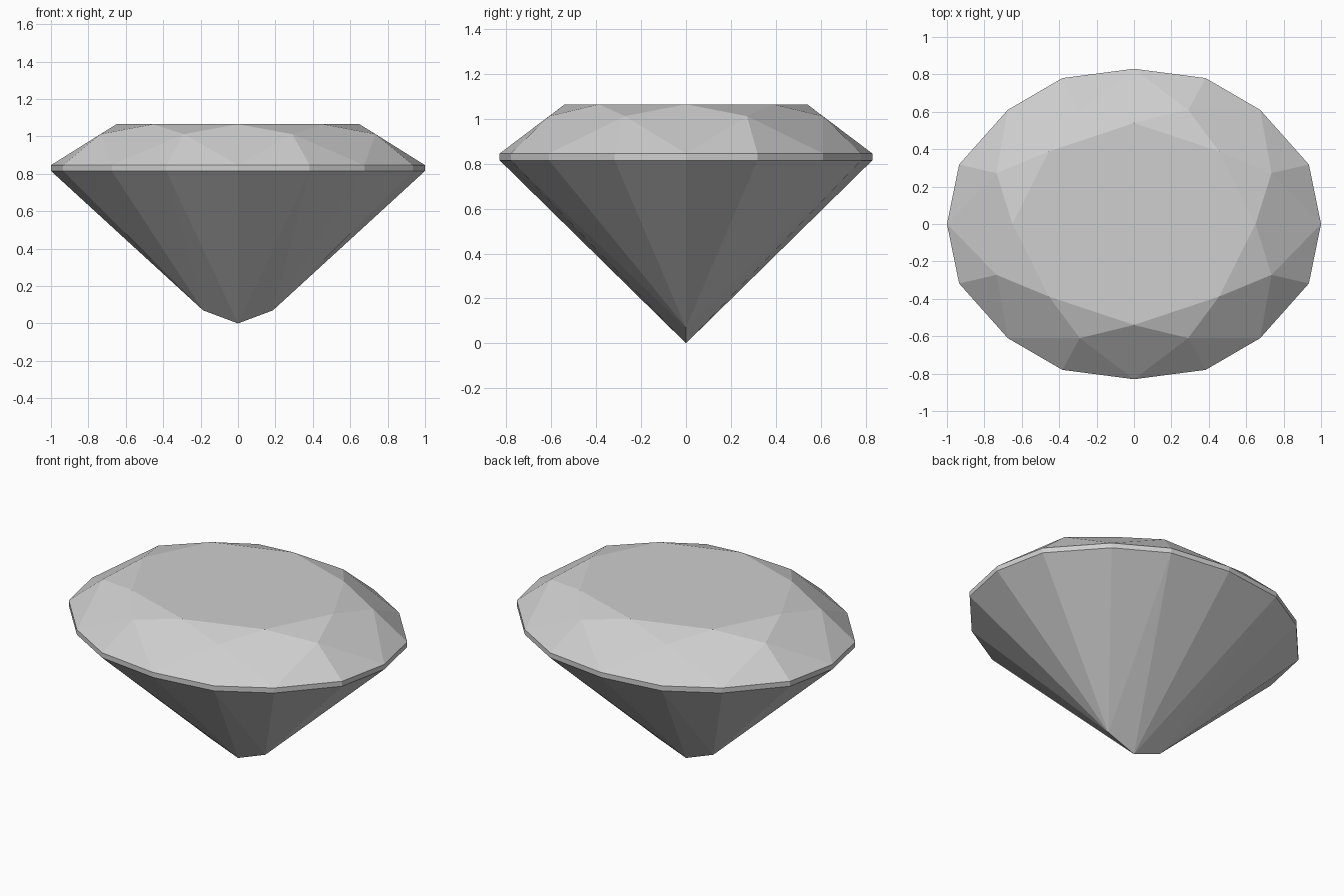
import bpy, bmesh
from math import atan2, pi

cube = bpy.data.objects.get("Cube")
if cube:
    bpy.data.objects.remove(cube, do_unlink=True)

bm = bmesh.new()


def ring(quarter, z):
    """Mirror the points of one quadrant into a full counter-clockwise ring."""
    points = {(sx * x, sy * y) for x, y in quarter for sx in (1, -1) for sy in (1, -1)}
    ordered = sorted(points, key=lambda p: atan2(p[1], p[0]) % (2 * pi))
    return [bm.verts.new((x, y, z)) for x, y in ordered]


# Outlines of the oval cut
outline = [(1, 0), (0.935, 0.318), (0.675, 0.61), (0.383, 0.78), (0, 0.83)]
girdle_low = ring(outline, 0.815)
girdle_top = ring(outline, 0.846)
crown_mid = ring([(0.735, 0.272), (0.29, 0.61)], 1.012)
table = ring([(0.65, 0), (0.455, 0.388), (0, 0.54)], 1.065)

# Crown: flat table, star triangles, kites and girdle triangles
bm.faces.new(table)
for i in range(len(table)):
    mid, n = crown_mid[i], (i + 1) % len(table)
    g0, g1, g2 = (girdle_top[(2 * i + k) % len(girdle_top)] for k in range(3))
    bm.faces.new((table[i], mid, table[n]))
    bm.faces.new((table[i], crown_mid[i - 1], g0, mid))
    bm.faces.new((mid, g0, g1))
    bm.faces.new((mid, g1, g2))

# Pavilion: long facets running down to a short bent keel
tip = bm.verts.new((0, 0, 0))
keel = {s: bm.verts.new((s * 0.187, 0, 0.07)) for s in (1, -1)}


def anchor(v):
    if abs(v.co.x) < 0.5:
        return tip
    return keel[1 if v.co.x > 0 else -1]


for i in range(len(girdle_low)):
    n = (i + 1) % len(girdle_low)
    a, b = girdle_low[i], girdle_low[n]
    # Girdle band
    bm.faces.new((a, b, girdle_top[n], girdle_top[i]))
    ka, kb = anchor(a), anchor(b)
    end = kb if ka is tip else ka
    bm.faces.new((b, a, end))
    if ka is not kb:
        inner = a if ka is tip else b
        bm.faces.new((inner, end, tip))

bmesh.ops.recalc_face_normals(bm, faces=bm.faces)
mesh = bpy.data.meshes.new("oval_gem")
bm.to_mesh(mesh)
bm.free()

# Single pale grey material, flat facets
grey = (0.62, 0.62, 0.62, 1)
mat = bpy.data.materials.new("pale_grey")
mat.use_nodes = True
mat.diffuse_color = grey
for node in mat.node_tree.nodes:
    if node.type == "BSDF_PRINCIPLED":
        node.inputs["Base Color"].default_value = grey
mesh.materials.append(mat)

gem = bpy.data.objects.new("oval_gem", mesh)
bpy.context.scene.collection.objects.link(gem)
